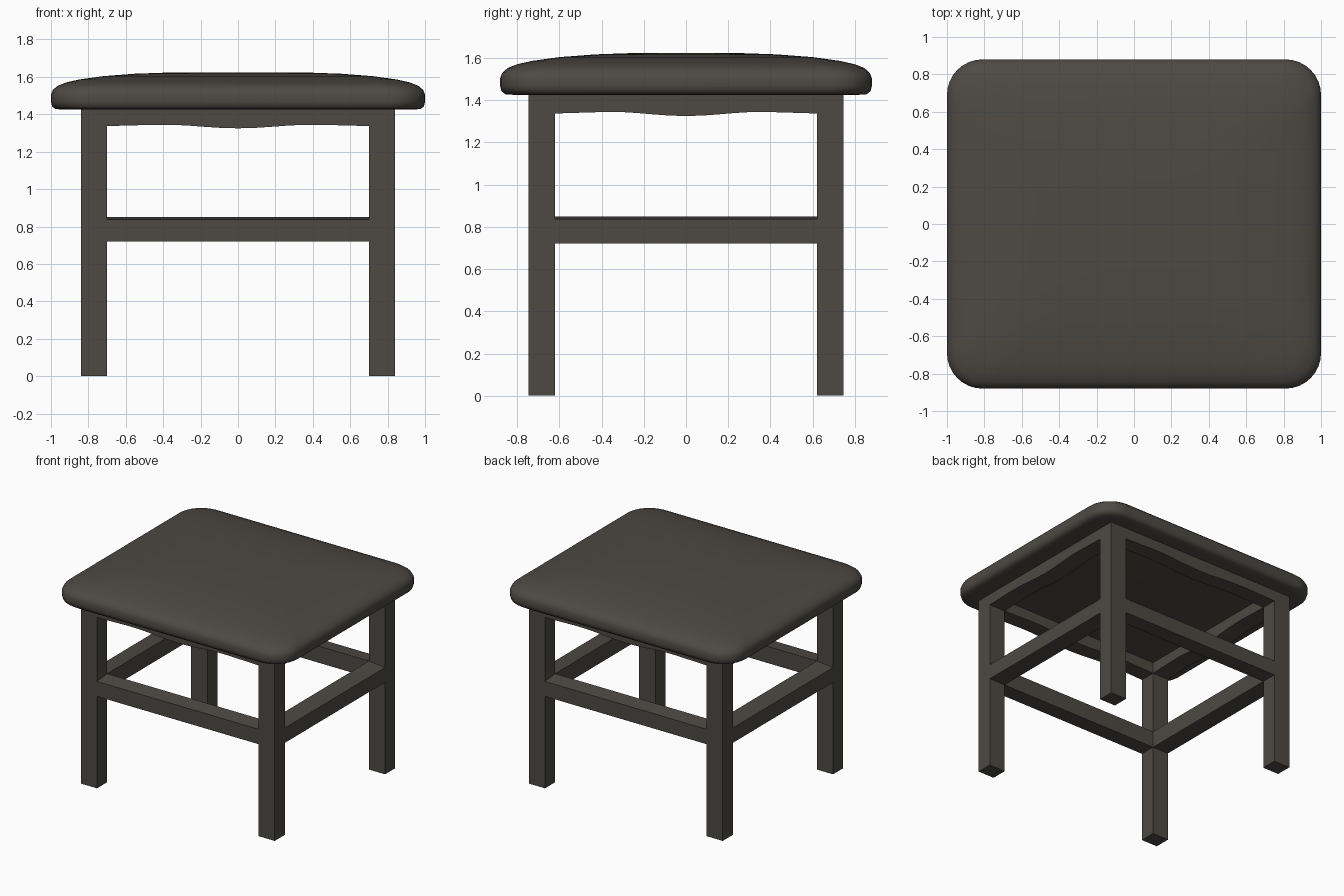
import bpy, bmesh, math

if "Cube" in bpy.data.objects:
    bpy.data.objects.remove(bpy.data.objects["Cube"])

wood = bpy.data.materials.new("dark wood")
wood.diffuse_color = (0.075, 0.067, 0.057, 1)
wood.use_nodes = True
wood.node_tree.nodes["Principled BSDF"].inputs["Base Color"].default_value = wood.diffuse_color

LX0, LX1, LY0, LY1 = 0.70, 0.84, 0.62, 0.745   # leg inner / outer faces


def finish(bm, name, smooth=False):
    bmesh.ops.recalc_face_normals(bm, faces=bm.faces)
    me = bpy.data.meshes.new(name)
    bm.to_mesh(me)
    bm.free()
    me.materials.append(wood)
    ob = bpy.data.objects.new(name, me)
    bpy.context.collection.objects.link(ob)
    if smooth:
        bpy.context.view_layer.objects.active = ob
        ob.select_set(True)
        bpy.ops.object.shade_smooth_by_angle(angle=math.radians(45))
        ob.select_set(False)
    return ob


def loft(rings, name, smooth=False):
    """Skin a list of equal-length closed rings and cap both ends."""
    bm = bmesh.new()
    rows = [[bm.verts.new(p) for p in r] for r in rings]
    n = len(rows[0])
    for a, b in zip(rows, rows[1:]):
        for i in range(n):
            j = (i + 1) % n
            bm.faces.new((a[i], a[j], b[j], b[i]))
    bm.faces.new(rows[0])
    bm.faces.new(rows[-1])
    return finish(bm, name, smooth)


def rail(name, axis, side, section):
    """Rail between two legs; section(t) gives bottom, outer top, inner top."""
    half, inner, outer = (LX0, LY0, LY1) if axis == "x" else (LY0, LX0, LX1)
    rings = []
    steps = 16
    for k in range(steps + 1):
        t = -1 + 2 * k / steps
        lo, hi_out, hi_in = section(t)
        ring = [(inner, lo), (outer, lo), (outer, hi_out), (inner, hi_in)]
        rings.append([(t * half, side * d, z) if axis == "x" else (side * d, t * half, z)
                      for d, z in ring])
    return loft(rings, name)


def apron_section(t):
    # wavy lower edge: shallow arches either side of a central drop
    a = abs(t)
    if a < 0.58:
        low = 1.325 + 0.02 * (1 - math.cos(math.pi * a / 0.58)) / 2
    else:
        low = 1.345 - 0.008 * (a - 0.58) / 0.42
    return low, 1.435, 1.435


def stretcher_section(t):
    return 0.72, 0.837, 0.85


# Legs
for sx, xn in ((-1, "left"), (1, "right")):
    for sy, yn in ((-1, "front"), (1, "back")):
        rect = [(LX0, LY0), (LX1, LY0), (LX1, LY1), (LX0, LY1)]
        loft([[(sx * x, sy * y, z) for x, y in rect] for z in (0, 1.44)],
             f"{yn}_{xn}_leg")

# Aprons and stretchers on all four sides
for axis, side, word in (("x", -1, "front"), ("x", 1, "back"),
                         ("y", -1, "left"), ("y", 1, "right")):
    rail(word + "_apron", axis, side, apron_section)
    rail(word + "_stretcher", axis, side, stretcher_section)


# Seat: rounded rectangles stacked into a softly domed cushion
def rounded_rect(inset, z):
    hx, hy = 1 - inset, 0.88 - inset
    r = min(0.19, hy)
    pts = []
    for q, (sx, sy) in enumerate(((1, 1), (-1, 1), (-1, -1), (1, -1))):
        for k in range(9):
            a = math.radians(90 * q + 90 * k / 8)
            pts.append((sx * (hx - r) + r * math.cos(a),
                        sy * (hy - r) + r * math.sin(a), z))
    return pts


profile = [(0.07, 1.425), (0.025, 1.428), (0.006, 1.442), (0, 1.465), (0, 1.505),
           (0.01, 1.53), (0.035, 1.552), (0.08, 1.57), (0.15, 1.586),
           (0.28, 1.604), (0.45, 1.617), (0.65, 1.624)]
loft([rounded_rect(i, z) for i, z in profile], "seat", smooth=True)
